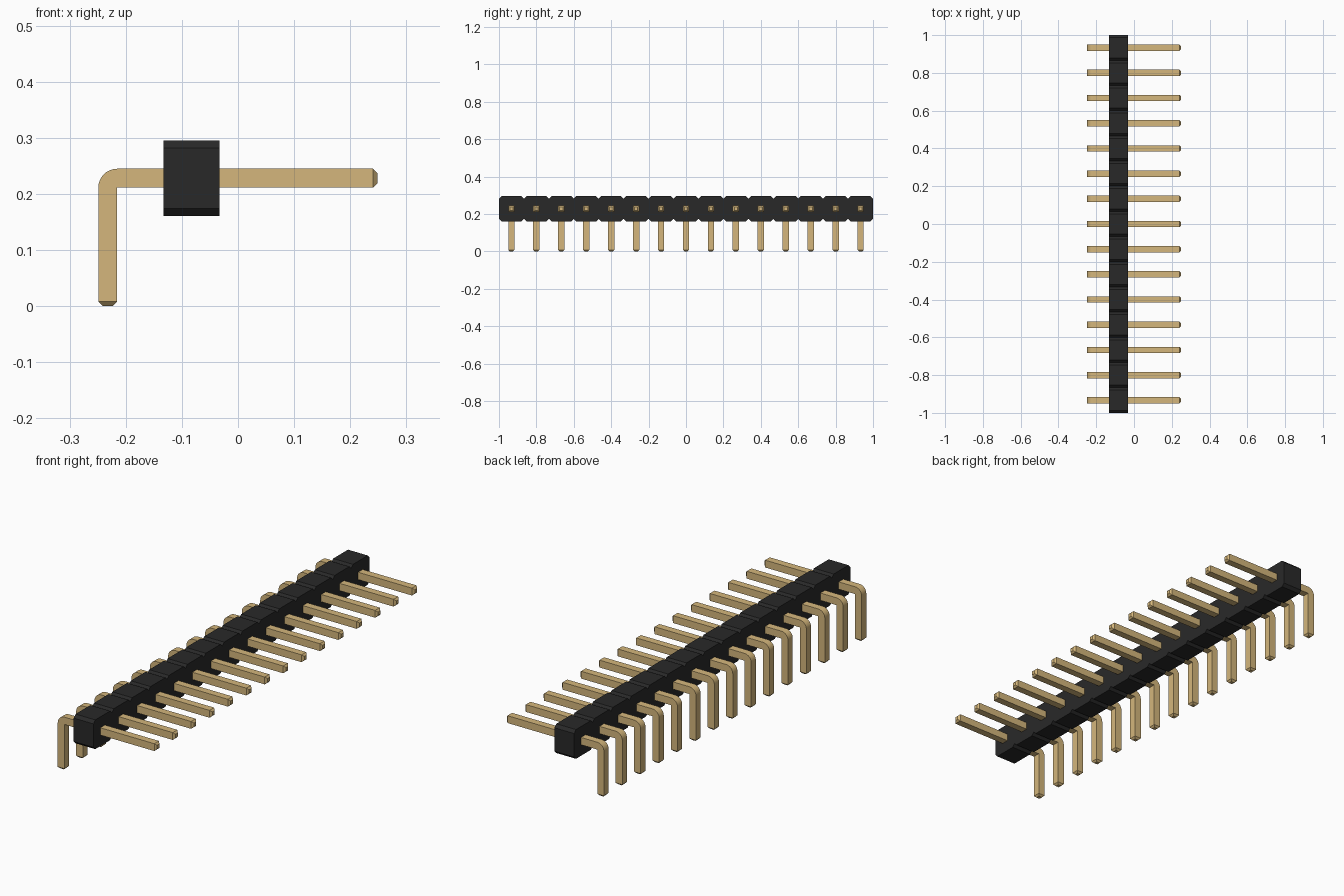
import bpy
import bmesh
import math

cube = bpy.data.objects.get("Cube")
if cube:
    bpy.data.objects.remove(cube, do_unlink=True)

PINS = 15
PITCH = 2 / PINS
CHAMFER = PITCH / 10
BODY_X = (-0.133, -0.033)
BODY_Z = (0.161, 0.295)
PIN_W = 0.0336
PIN_TIP = PIN_W / 4
PIN_TOP = 0.245
PIN_BACK = -0.249
PIN_END = 0.249


def material(name, color, roughness, metallic=0.0):
    mat = bpy.data.materials.new(name)
    mat.use_nodes = True
    mat.diffuse_color = color
    bsdf = next(n for n in mat.node_tree.nodes if n.type == 'BSDF_PRINCIPLED')
    bsdf.inputs["Base Color"].default_value = color
    bsdf.inputs["Roughness"].default_value = roughness
    bsdf.inputs["Metallic"].default_value = metallic
    return mat


def loft(name, rings, mat):
    """Skin a row of four-cornered rings and cap both ends."""
    bm = bmesh.new()
    rows = [[bm.verts.new(p) for p in ring] for ring in rings]
    for a, b in zip(rows, rows[1:]):
        for i in range(4):
            j = (i + 1) % 4
            bm.faces.new((a[i], a[j], b[j], b[i]))
    bm.faces.new(rows[0][::-1])
    bm.faces.new(rows[-1])
    bmesh.ops.remove_doubles(bm, verts=bm.verts[:], dist=1e-5)
    bmesh.ops.recalc_face_normals(bm, faces=bm.faces[:])
    mesh = bpy.data.meshes.new(name)
    bm.to_mesh(mesh)
    bm.free()
    mesh.materials.append(mat)
    obj = bpy.data.objects.new(name, mesh)
    bpy.context.collection.objects.link(obj)
    return obj


black = material("black plastic", (0.022, 0.022, 0.022, 1), 0.6)
gold = material("gold metal", (0.66, 0.47, 0.20, 1), 0.4)


# Housing: a bar pinched by V-grooves above and below between the cells
def body_ring(y, inset):
    (x0, x1), (z0, z1) = BODY_X, BODY_Z
    z0, z1 = z0 + inset, z1 - inset
    return [(x0, y, z0), (x1, y, z0), (x1, y, z1), (x0, y, z1)]


rings = [body_ring(-1, CHAMFER)]
for i in range(PINS):
    y0 = -1 + i * PITCH
    y1 = y0 + PITCH
    rings += [body_ring(y0 + CHAMFER, 0), body_ring(y1 - CHAMFER, 0),
              body_ring(y1, CHAMFER)]
loft("housing", rings, black)


# Pin: square wire, sharp inside the bend and rounded outside, tapered tips
def pin_ring(outer, inner, half):
    (xo, zo), (xi, zi) = outer, inner
    return [(xo, -half, zo), (xo, half, zo), (xi, half, zi), (xi, -half, zi)]


H = PIN_W / 2
T = PIN_TIP
CX, CZ = PIN_BACK + PIN_W, PIN_TOP - PIN_W      # inner corner of the bend
rings = [pin_ring((PIN_BACK + T, 0), (CX - T, 0), H - T),
         pin_ring((PIN_BACK, T), (CX, T), H)]
for k in range(9):
    a = math.pi - k * math.pi / 16
    rings.append(pin_ring((CX + PIN_W * math.cos(a), CZ + PIN_W * math.sin(a)),
                          (CX, CZ), H))
rings += [pin_ring((PIN_END - T, PIN_TOP), (PIN_END - T, CZ), H),
          pin_ring((PIN_END, PIN_TOP - T), (PIN_END, CZ + T), H - T)]
pin = loft("pin_1", rings, gold)

bpy.ops.object.select_all(action='DESELECT')
pin.select_set(True)
bpy.context.view_layer.objects.active = pin
bpy.ops.object.shade_smooth_by_angle(angle=math.radians(30))

# Row of pins sharing one mesh
pin.location.y = -1 + PITCH / 2
for i in range(1, PINS):
    copy = pin.copy()
    copy.name = f"pin_{i + 1}"
    copy.location.y = -1 + (i + 0.5) * PITCH
    bpy.context.collection.objects.link(copy)
